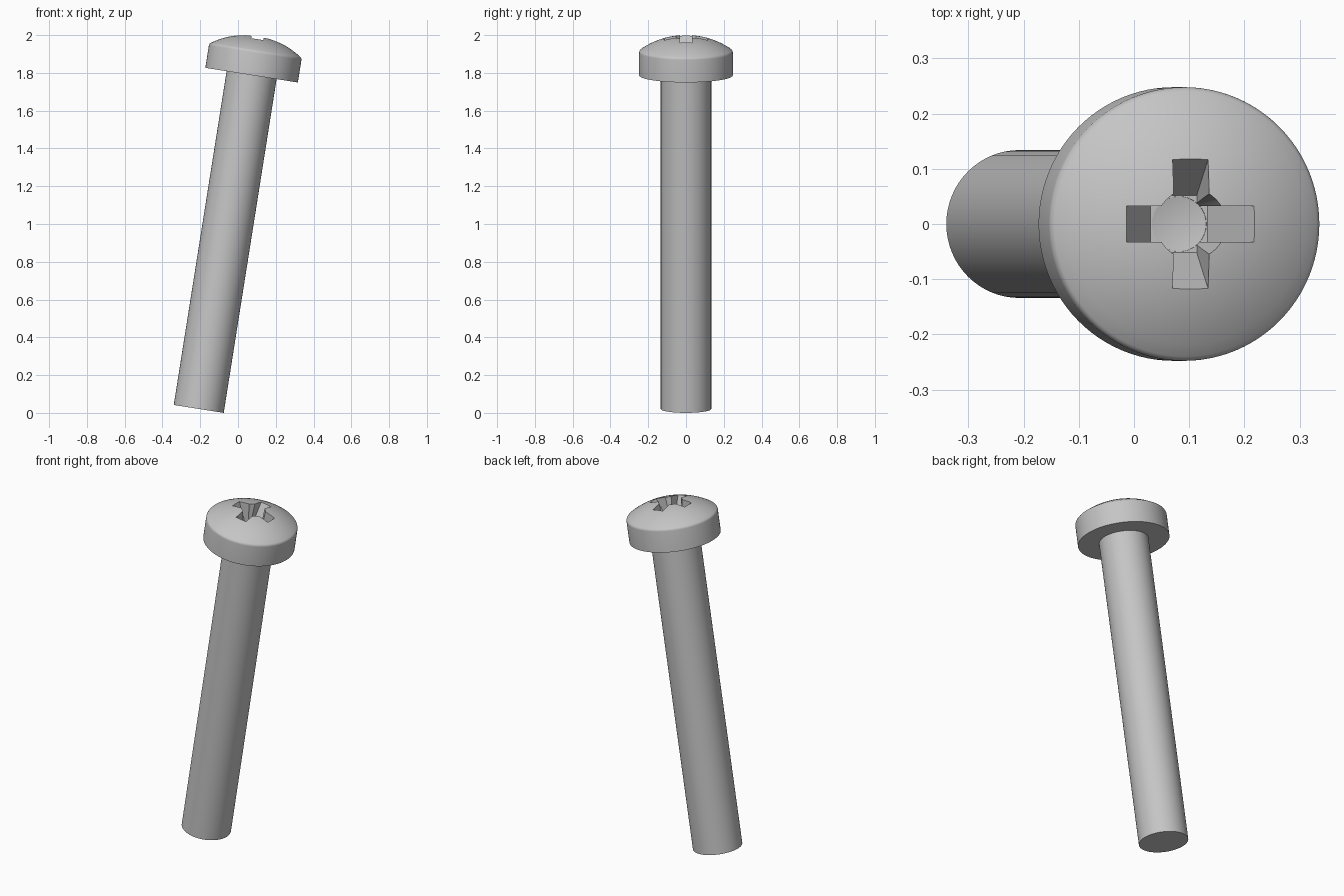
import bpy, bmesh, math

cube = bpy.data.objects.get("Cube")
if cube:
    bpy.data.objects.remove(cube, do_unlink=True)

TILT = math.radians(9)
ORIGIN = (0.072, 0, 1.788)       # centre of the head's underside
HEAD_R, SHAFT_R, SHAFT_LEN = 0.248, 0.134, 1.789
APEX, DOME_R, FILLET = 0.21, 0.423, 0.018

steel = bpy.data.materials.new("grey_steel")
steel.use_nodes = True
GREY = (0.56, 0.56, 0.56, 1)
steel.diffuse_color = GREY
steel.node_tree.nodes["Principled BSDF"].inputs["Base Color"].default_value = GREY


def finish(name, bm):
    """Turn a bmesh into an object standing on the tilted screw axis."""
    bmesh.ops.recalc_face_normals(bm, faces=bm.faces)
    mesh = bpy.data.meshes.new(name)
    bm.to_mesh(mesh)
    bm.free()
    mesh.materials.append(steel)
    obj = bpy.data.objects.new(name, mesh)
    obj.location = ORIGIN
    obj.rotation_euler = (0, TILT, 0)
    bpy.context.collection.objects.link(obj)
    return obj


def lathe(name, profile, sides):
    """Spin an (r, z) profile round the axis; both ends lie on the axis."""
    bm = bmesh.new()
    verts = [bm.verts.new((r, 0, z)) for r, z in profile]
    edges = [bm.edges.new(pair) for pair in zip(verts, verts[1:])]
    bmesh.ops.spin(bm, geom=verts + edges, cent=(0, 0, 0), axis=(0, 0, 1),
                   angle=math.tau, steps=sides, use_merge=True)
    bmesh.ops.remove_doubles(bm, verts=bm.verts, dist=1e-5)
    return finish(name, bm)


def tapered_slab(name, low, high, along_y):
    """Slot cutter: constant width, ends sloping from low (r, z) to high (r, z)."""
    half = 0.0325
    bm = bmesh.new()
    outline = [(-low[0], low[1]), (low[0], low[1]), (high[0], high[1]), (-high[0], high[1])]
    place = (lambda u, v, z: (v, u, z)) if along_y else (lambda u, v, z: (u, v, z))
    face = bm.faces.new([bm.verts.new(place(u, -half, z)) for u, z in outline])
    ext = bmesh.ops.extrude_face_region(bm, geom=[face])["geom"]
    bmesh.ops.translate(bm, vec=place(0, 2 * half, 0),
                        verts=[v for v in ext if isinstance(v, bmesh.types.BMVert)])
    return finish(name, bm)


def smooth(obj):
    bpy.ops.object.select_all(action="DESELECT")
    obj.select_set(True)
    bpy.context.view_layer.objects.active = obj
    bpy.ops.object.shade_smooth_by_angle(angle=math.radians(30))


# Shaft
shaft = lathe("shaft", [(0, -SHAFT_LEN), (SHAFT_R, -SHAFT_LEN), (SHAFT_R, 0.02), (0, 0.02)], 64)

# Domed head: straight side, rounded shoulder, spherical top
centre_z = APEX - DOME_R
fillet_r = HEAD_R - FILLET
fillet_z = centre_z + math.sqrt((DOME_R - FILLET) ** 2 - fillet_r ** 2)
edge = math.asin(fillet_r / (DOME_R - FILLET))
profile = [(0, 0), (HEAD_R, 0)]
for i in range(5):
    a = math.pi / 2 + (edge - math.pi / 2) * i / 4
    profile.append((fillet_r + FILLET * math.sin(a), fillet_z + FILLET * math.cos(a)))
for i in range(1, 11):
    a = edge * (1 - i / 10)
    profile.append((DOME_R * math.sin(a), centre_z + DOME_R * math.cos(a)))
profile[-1] = (0, APEX)
head = lathe("head", profile, 96)

# Cross recess: conical centre and two tapered slots
cutters = [
    lathe("recess_centre_cutter", [(0, 0.05), (0.05, 0.06), (0.066, 0.23), (0, 0.23)], 32),
    tapered_slab("recess_slot_cutter_x", (0.052, 0.062), (0.136, 0.23), False),
    tapered_slab("recess_slot_cutter_y", (0.052, 0.062), (0.136, 0.23), True),
]
bpy.context.view_layer.objects.active = head
for cutter in cutters:
    cutter.hide_render = True
    mod = head.modifiers.new("recess", "BOOLEAN")
    mod.operation = "DIFFERENCE"
    mod.solver = "EXACT"
    mod.object = cutter
    bpy.ops.object.modifier_apply(modifier=mod.name)
    bpy.data.objects.remove(cutter, do_unlink=True)

smooth(shaft)
smooth(head)
